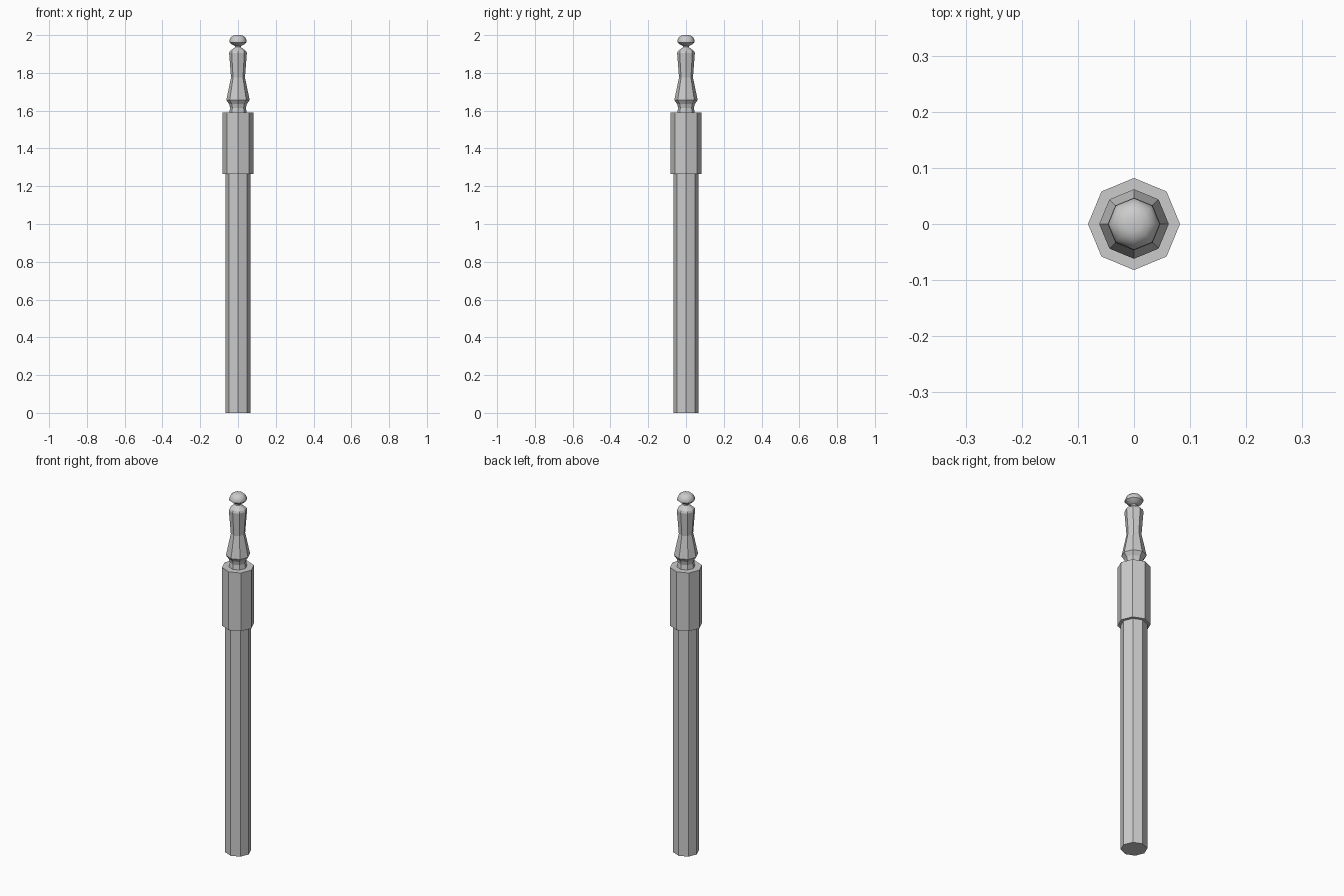
import bpy, bmesh
from math import cos, sin, tau, radians

if "Cube" in bpy.data.objects:
    bpy.data.objects.remove(bpy.data.objects["Cube"])

SIDES = 8

def turned(name, profile, smooth=None):
    """Lathe a closed octagonal solid from (radius, z) points, bottom to top."""
    bm = bmesh.new()
    rings = [[bm.verts.new((r * cos(tau * i / SIDES), r * sin(tau * i / SIDES), z))
              for i in range(SIDES)] for r, z in profile]
    for a, b in zip(rings, rings[1:]):
        for i in range(SIDES):
            j = (i + 1) % SIDES
            bm.faces.new((a[i], a[j], b[j], b[i]))
    bm.faces.new(rings[0][::-1])
    bm.faces.new(rings[-1])
    mesh = bpy.data.meshes.new(name)
    bm.to_mesh(mesh)
    bm.free()
    obj = bpy.data.objects.new(name, mesh)
    bpy.context.collection.objects.link(obj)
    if smooth:
        bpy.ops.object.select_all(action='DESELECT')
        obj.select_set(True)
        bpy.context.view_layer.objects.active = obj
        bpy.ops.object.shade_smooth_by_angle(angle=radians(smooth))
    return obj

# Long straight post and the thicker collar on it
turned("post_shaft", [(0.066, 0), (0.066, 1.265)])
turned("post_collar", [(0.082, 1.265), (0.082, 1.59)])

# Turned spindle: waisted foot, flared shoulder, slim waist, domed head
turned("finial_spindle", [
    (0.046, 1.59), (0.042, 1.615), (0.047, 1.635), (0.062, 1.656),
    (0.037, 1.775), (0.047, 1.905), (0.043, 1.915), (0.030, 1.925), (0.016, 1.932)])

# Small neck and ball knob on top
turned("finial_knob", [
    (0.028, 1.926), (0.016, 1.936), (0.016, 1.943), (0.030, 1.949), (0.046, 1.962),
    (0.046, 1.970), (0.040, 1.985), (0.028, 1.996), (0.014, 2.0)], smooth=46)
